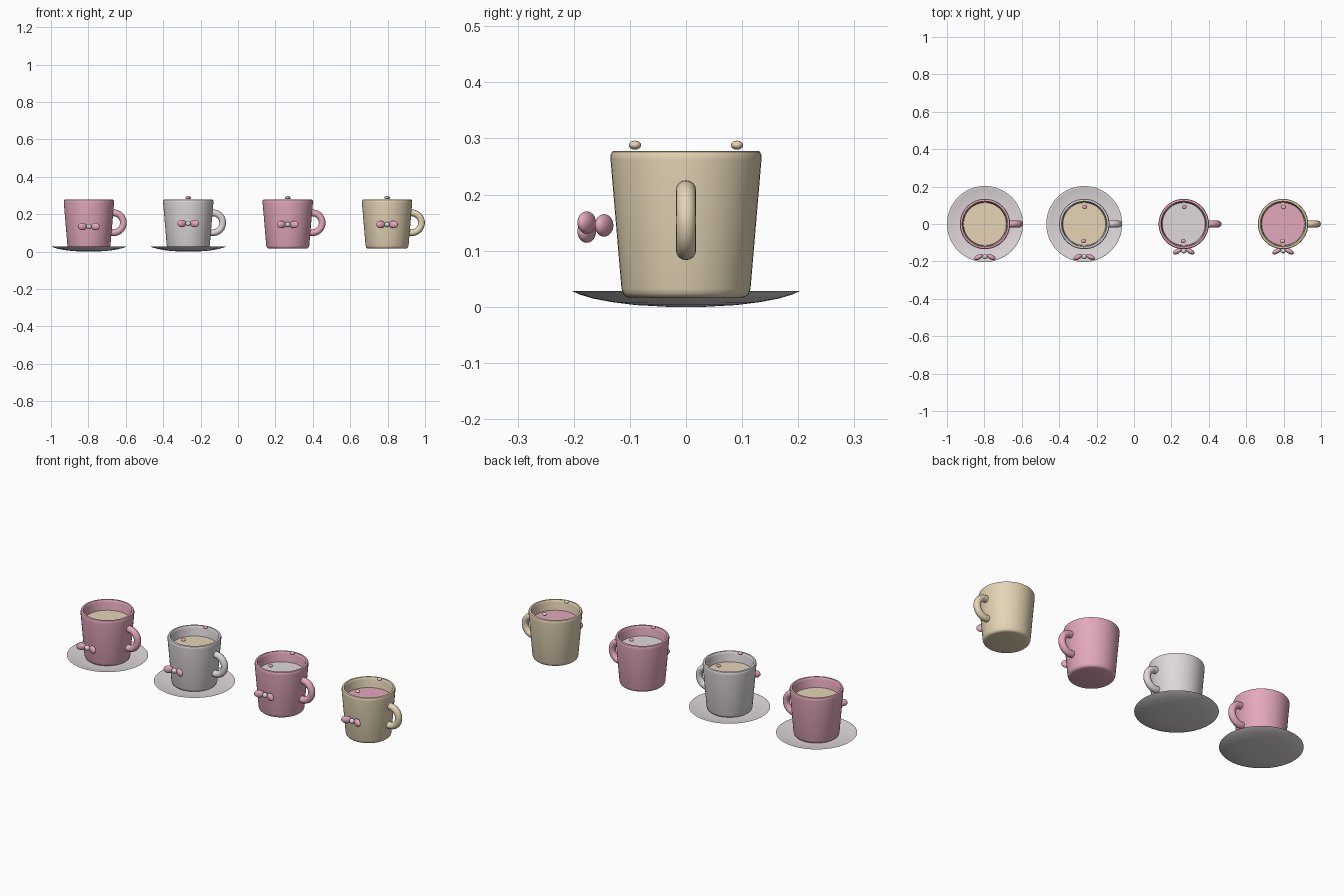
import bpy, bmesh, math
from mathutils import Matrix, Vector

if "Cube" in bpy.data.objects:
    bpy.data.objects.remove(bpy.data.objects["Cube"])


def material(name, srgb):
    m = bpy.data.materials.new(name)
    m.diffuse_color = [(c / 255 / 12.92 if c < 11 else ((c / 255 + 0.055) / 1.055) ** 2.4)
                       for c in srgb] + [1.0]
    m.use_nodes = True
    m.node_tree.nodes["Principled BSDF"].inputs["Base Color"].default_value = m.diffuse_color
    return m


PINK = material("pink glaze", (228, 169, 188))
CREAM = material("cream glaze", (229, 213, 182))
WHITE = material("pale grey glaze", (223, 216, 218))


def finish(bm, name, mat, loc):
    bmesh.ops.recalc_face_normals(bm, faces=bm.faces)
    me = bpy.data.meshes.new(name)
    bm.to_mesh(me)
    bm.free()
    me.materials.append(mat)
    ob = bpy.data.objects.new(name, me)
    bpy.context.collection.objects.link(ob)
    ob.location = loc
    bpy.ops.object.select_all(action='DESELECT')
    ob.select_set(True)
    bpy.context.view_layer.objects.active = ob
    bpy.ops.object.shade_smooth_by_angle(angle=math.radians(40))
    return ob


def lathe(name, profile, mat, loc, seg=48):
    """Spin an (r, z) profile around z; r = 0 ends merge to a pole."""
    bm = bmesh.new()
    vs = [bm.verts.new((r, 0, z)) for r, z in profile]
    es = [bm.edges.new(p) for p in zip(vs, vs[1:])]
    bmesh.ops.spin(bm, geom=vs + es, cent=(0, 0, 0), axis=(0, 0, 1),
                   angle=math.tau, steps=seg)
    bmesh.ops.remove_doubles(bm, verts=bm.verts, dist=1e-5)
    return finish(bm, name, mat, loc)


def ellipsoid(name, radii, mat, loc, rot=0.0):
    bm = bmesh.new()
    m = Matrix.Rotation(rot, 4, 'Z') @ Matrix.Diagonal((*radii, 1))
    bmesh.ops.create_uvsphere(bm, u_segments=20, v_segments=12, radius=1, matrix=m)
    return finish(bm, name, mat, loc)


def handle(name, mat, loc, major=0.053, tube=0.018, sweep=102, steps=28, seg=16):
    """Arc of a ring in the xz plane, with both ends closed in the cup wall."""
    bm = bmesh.new()
    rings = []
    for i in range(steps + 1):
        a = math.radians(-sweep + 2 * sweep * i / steps)
        ring = []
        for j in range(seg):
            b = math.tau * j / seg
            r = major + tube * math.cos(b)
            ring.append(bm.verts.new((r * math.cos(a), tube * math.sin(b), r * math.sin(a))))
        rings.append(ring)
    for p, q in zip(rings, rings[1:]):
        for j in range(seg):
            k = (j + 1) % seg
            bm.faces.new((p[j], p[k], q[k], q[j]))
    bm.faces.new(rings[0])
    bm.faces.new(rings[-1])
    return finish(bm, name, mat, loc)


CUP = [(0, 0.016), (0.100, 0.016), (0.107, 0.018), (0.112, 0.023), (0.115, 0.032),
       (0.1345, 0.262), (0.1345, 0.270), (0.132, 0.276), (0.128, 0.278),
       (0.122, 0.277), (0.119, 0.273), (0.117, 0.265), (0.102, 0.040),
       (0.096, 0.034), (0, 0.034)]
SAUCER = [(0, 0.001), (0.035, 0.0), (0.09, 0.003), (0.13, 0.008), (0.165, 0.0145),
          (0.19, 0.022), (0.203, 0.028), (0.201, 0.0285), (0.187, 0.025),
          (0.16, 0.0205), (0.125, 0.0165), (0, 0.0155)]

# name, x, cup, drink, saucer?, rim bead colour, bow (y, z)
CUPS = [("first", -0.797, PINK, CREAM, True, None, (-0.177, 0.134)),
        ("second", -0.266, WHITE, CREAM, True, PINK, (-0.177, 0.150)),
        ("third", 0.266, PINK, WHITE, False, PINK, (-0.146, 0.145)),
        ("fourth", 0.797, CREAM, PINK, False, CREAM, (-0.146, 0.145))]

for n, x, cup, drink, saucer, bead, (by, bz) in CUPS:
    lathe(n + "_cup", CUP, cup, (x, 0, 0))
    handle(n + "_handle", cup, (x + 0.131, 0, 0.154))
    # drink surface, just meeting the inner wall
    lathe(n + "_drink", [(0, 0.222), (0.1145, 0.222), (0.1135, 0.212), (0, 0.212)],
          drink, (x, 0, 0))
    if saucer:
        lathe(n + "_saucer", SAUCER, WHITE, (x, 0, 0), 64)
    # bow: two wings swept forward and a knot
    for s in (-1, 1):
        ellipsoid(n + "_bow_wing", (0.026, 0.013, 0.020), PINK,
                  (x + s * 0.034, by, bz), -s * math.radians(28))
    ellipsoid(n + "_bow_knot", (0.014, 0.013, 0.014), WHITE, (x, by + 0.002, bz))
    # small beads over the rim
    if bead:
        for s in (-1, 1):
            ellipsoid(n + "_rim_bead", (0.013, 0.011, 0.008), bead,
                      (x + s * 0.003, s * 0.091, 0.288))
